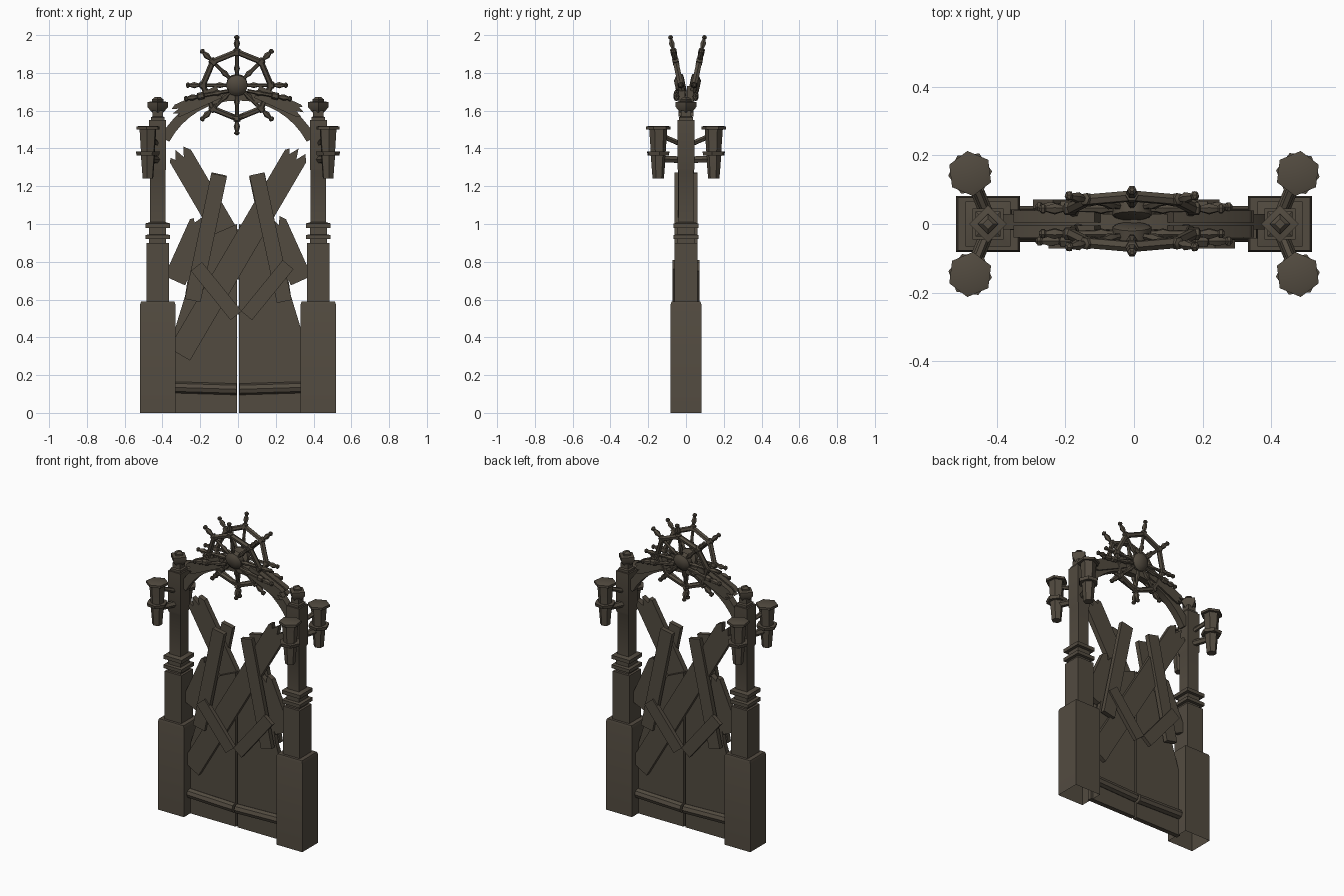
import bpy, bmesh, math
from mathutils import Vector, Matrix

if "Cube" in bpy.data.objects:
    bpy.data.objects.remove(bpy.data.objects["Cube"])

COLOR = (0.085, 0.07, 0.051, 1)
wood = bpy.data.materials.new("dark weathered wood")
wood.use_nodes = True
wood.diffuse_color = COLOR
shader = wood.node_tree.nodes["Principled BSDF"]
shader.inputs["Base Color"].default_value = COLOR
shader.inputs["Roughness"].default_value = 0.9
made = []


def finish(name, bm):
    bmesh.ops.recalc_face_normals(bm, faces=bm.faces)
    mesh = bpy.data.meshes.new(name)
    bm.to_mesh(mesh)
    bm.free()
    mesh.materials.append(wood)
    obj = bpy.data.objects.new(name, mesh)
    bpy.context.collection.objects.link(obj)
    made.append(obj)
    return obj


def lathe(bm, profile, sides, matrix, turn=0.0, bottom=True):
    """Stack polygon rings of (radius, height) along the local z axis."""
    rings = []
    for r, h in profile:
        angles = [turn + math.tau * i / sides for i in range(sides)]
        rings.append([bm.verts.new(matrix @ Vector((r * math.cos(a), r * math.sin(a), h)))
                      for a in angles])
    for low, high in zip(rings, rings[1:]):
        for i in range(sides):
            j = (i + 1) % sides
            bm.faces.new((low[i], low[j], high[j], high[i]))
    if bottom:
        bm.faces.new(rings[0][::-1])
    bm.faces.new(rings[-1])


def square(bm, profile, matrix, bottom=True):
    lathe(bm, [(h * math.sqrt(2), z) for h, z in profile], 4, matrix, math.pi / 4, bottom)


def rod(bm, p, q, r, sides=6):
    p, q = Vector(p), Vector(q)
    turn = (q - p).to_track_quat('Z', 'Y').to_matrix().to_4x4()
    lathe(bm, [(r, 0), (r, (q - p).length)], sides, Matrix.Translation(p) @ turn)


def slab(name, points, y, thick):
    """Extrude an outline in x and z along y."""
    bm = bmesh.new()
    face = bm.faces.new([bm.verts.new((x, y - thick / 2, z)) for x, z in points])
    new = bmesh.ops.extrude_face_region(bm, geom=[face])["geom"]
    bmesh.ops.translate(bm, vec=(0, thick, 0),
                        verts=[v for v in new if isinstance(v, bmesh.types.BMVert)])
    return finish(name, bm)


def plank(name, p, q, width, y, thick, splinter=0.0):
    """Straight board, with an optional splintered far end."""
    p, q = Vector(p), Vector(q)
    d = (q - p).normalized()
    n = Vector((-d.y, d.x)) * width / 2
    pts = [p + n, p - n, q - n]
    if splinter:
        for side, out in ((-0.6, 1), (-0.2, -0.4), (0.1, 1.2), (0.5, -0.2), (0.75, 0.5)):
            pts.append(q + n * side + d * splinter * out)
    pts.append(q + n)
    slab(name, pts, y, thick)


# Gate posts with stepped collars and diamond finials
SHAFT = [(.06, .57), (.06, .9), (.045, .9), (.045, .92), (.065, .92), (.065, .942),
         (.045, .945), (.045, .98), (.065, .98), (.065, 1.003), (.04, 1.01),
         (.04, 1.28), (.045, 1.29), (.045, 1.55), (.036, 1.55), (.036, 1.565),
         (.027, 1.57), (.027, 1.6)]
FINIAL = [(.03, 1.59), (.055, 1.62), (.055, 1.645), (.03, 1.65), (.03, 1.66), (.015, 1.672)]
TORCH = [(.03, 1.24), (.04, 1.36), (.04, 1.385), (.048, 1.5), (.066, 1.5), (.066, 1.515),
         (.05, 1.52)]
COLLAR = [(.06, 1.363), (.064, 1.383)]

for side, word in ((1, "left"), (-1, "right")):
    at = Matrix.Translation((side * .425, 0, 0))
    bm = bmesh.new()
    square(bm, [(.093, 0), (.093, .575), (.088, .59)], at @ Matrix.Diagonal((1, .87, 1, 1)), False)
    finish(word + "_post_base", bm)
    bm = bmesh.new()
    square(bm, SHAFT, at)
    finish(word + "_post_shaft", bm)
    bm = bmesh.new()
    lathe(bm, FINIAL, 4, at)
    finish(word + "_finial", bm)

    # Torches on diagonal brackets
    for face, end in ((-1, "front"), (1, "back")):
        x, y = side * .477, face * .147
        spot = Matrix.Translation((x, y, 0))
        bm = bmesh.new()
        lathe(bm, TORCH, 6, spot, face * side * .4)
        lathe(bm, COLLAR, 6, spot, face * side * .4 + .5)
        finish(f"{word}_{end}_torch", bm)
        bm = bmesh.new()
        rod(bm, (side * .425, face * .02, 1.34), (x, y, 1.345), .02)
        rod(bm, (side * .425, face * .02, 1.42), (x, y, 1.475), .014)
        finish(f"{word}_{end}_torch_bracket", bm)

# Gate leaves
for s, word in ((1, "left"), (-1, "right")):
    leaf = [(.006, 0), (.345, 0), (.335, .44), (.28, .62), (.26, .75), (.12, .95), (.006, 1.0)]
    slab(word + "_gate_leaf", [(s * x, z) for x, z in leaf], 0, .03)
    plank(word + "_side_board", (s * .335, .7), (s * .2, 1.0), .12, 0, .035, .03)

# Crossed timbers, repeated on the back by a half turn
for s, word in ((1, "front"), (-1, "back")):
    boards = [
        ("long_brace", (-.31, .31), (.305, 1.36), .13, -.025, .034, .035),
        ("upright_board_right", (-.24, .595), (-.1, 1.26), .085, -.045, .03, 0),
        ("upright_board_left", (.245, .59), (.1, 1.265), .08, -.045, .03, 0),
        ("short_board_right", (-.22, .775), (-.01, .515), .075, -.058, .026, 0),
        ("short_board_left", (.265, .785), (.045, .515), .075, -.058, .026, 0),
        ("arch_plank_right", (-.1, 1.7), (-.32, 1.6), .07, -.022, .035, .025),
        ("arch_plank_left", (.1, 1.7), (.32, 1.6), .07, -.022, .035, .025),
    ]
    for name, p, q, w, y, t, jag in boards:
        plank(f"{word}_{name}", (s * p[0], p[1]), (s * q[0], q[1]), w, s * y, t, jag)
    bm = bmesh.new()
    for k in (1, -1):
        rod(bm, (k * .008, s * -.022, .125), (k * .335, s * -.022, .135), .03, 8)
    finish(word + "_bottom_rails", bm)

# Arch between the posts
arc = [math.radians(-62 + 124 * i / 16) for i in range(17)]
outline = [(.465 * math.sin(a), 1.242 + .465 * math.cos(a)) for a in arc]
outline += [(.412 * math.sin(a), 1.242 + .412 * math.cos(a)) for a in reversed(arc)]
slab("arch", outline, .006, .045)

# Spoked steering wheels leaning outward at the top
SPOKE = [(.01, .03), (.01, .07), (.016, .09), (.01, .11), (.01, .16), (.019, .165),
         (.019, .195), (.009, .2), (.017, .225), (.009, .25), (.014, .255), (.014, .263),
         (.006, .27)]
HUB = [(.045, -.025), (.057, -.02), (.057, .012), (.045, .02), (.03, .03)]
for s, word in ((-1, "front"), (1, "back")):
    lean = Matrix.Translation((-.006, .008 + s * .036, 1.735)) @ Matrix.Rotation(
        math.radians(-12 * s), 4, 'X')
    bm = bmesh.new()
    for i in range(8):
        lathe(bm, SPOKE, 6, lean @ Matrix.Rotation(math.tau * i / 8, 4, 'Y'))
    lathe(bm, HUB, 12, lean @ Matrix.Rotation(-s * math.pi / 2, 4, 'X'))
    finish(word + "_wheel_spokes", bm)
    bpy.ops.mesh.primitive_torus_add(major_segments=8, minor_segments=6,
                                     major_radius=.18, minor_radius=.017)
    rim = bpy.context.object
    rim.name = word + "_wheel_rim"
    rim.matrix_world = lean @ Matrix.Rotation(math.pi / 2, 4, 'X')
    rim.data.materials.append(wood)
    made.append(rim)

    # Loose handles resting on the arch
    bm = bmesh.new()
    for k in (1, -1):
        pose = Matrix.Translation((k * .02, s * .05, 1.71)) @ Matrix.Rotation(k * 1.75, 4, 'Y')
        lathe(bm, SPOKE, 6, pose)
    finish(word + "_loose_handles", bm)

bpy.ops.object.select_all(action='DESELECT')
for obj in made:
    obj.select_set(True)
bpy.context.view_layer.objects.active = made[0]
bpy.ops.object.shade_smooth_by_angle(angle=math.radians(35))
